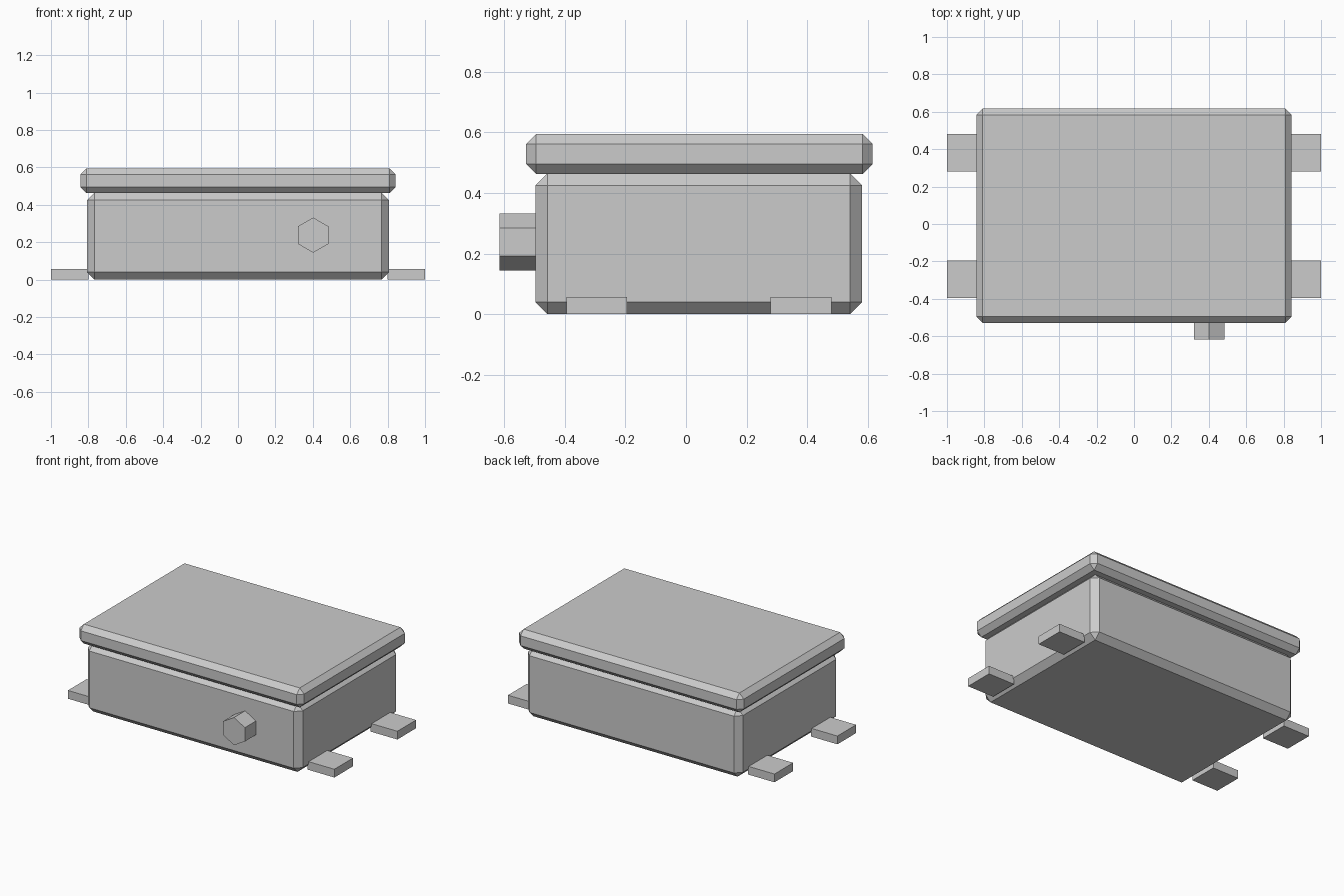
import bpy
import bmesh
import math
from mathutils import Matrix, Vector

cube = bpy.data.objects.get("Cube")
if cube:
    bpy.data.objects.remove(cube, do_unlink=True)

grey = bpy.data.materials.new("light_grey")
grey.use_nodes = True
colour = (0.6, 0.6, 0.6, 1)
grey.diffuse_color = colour
grey.node_tree.nodes["Principled BSDF"].inputs["Base Color"].default_value = colour


def finish(name, bm):
    mesh = bpy.data.meshes.new(name)
    bm.to_mesh(mesh)
    bm.free()
    mesh.materials.append(grey)
    obj = bpy.data.objects.new(name, mesh)
    bpy.context.collection.objects.link(obj)
    return obj


def box(name, low, high, chamfer=0):
    low, high = Vector(low), Vector(high)
    bm = bmesh.new()
    place = Matrix.Translation((low + high) / 2) @ Matrix.Diagonal((*(high - low), 1))
    bmesh.ops.create_cube(bm, size=1, matrix=place)
    if chamfer:
        bmesh.ops.bevel(bm, geom=bm.edges[:], offset=chamfer, segments=1,
                        profile=0.5, affect='EDGES')
    return finish(name, bm)


# Chamfered case and overhanging lid
box("case_body", (-0.807, -0.498, 0), (0.807, 0.582, 0.465), 0.04)
box("lid", (-0.843, -0.528, 0.463), (0.843, 0.617, 0.595), 0.033)

# Mounting feet on both sides
for side, x in (("right", -1), ("left", 0.8)):
    for end, y in (("front", -0.395), ("back", 0.28)):
        box(f"{side}_{end}_foot", (x, y, 0), (x + 0.2, y + 0.2, 0.056))

# Hexagonal knob on the front, with a point upward
bm = bmesh.new()
place = (Matrix.Translation((0.402, -0.5535, 0.238))
         @ Matrix.Rotation(math.pi / 2, 4, 'X'))
bmesh.ops.create_cone(bm, cap_ends=True, segments=6, radius1=0.094, radius2=0.094,
                      depth=0.127, matrix=place)
finish("front_knob", bm)
